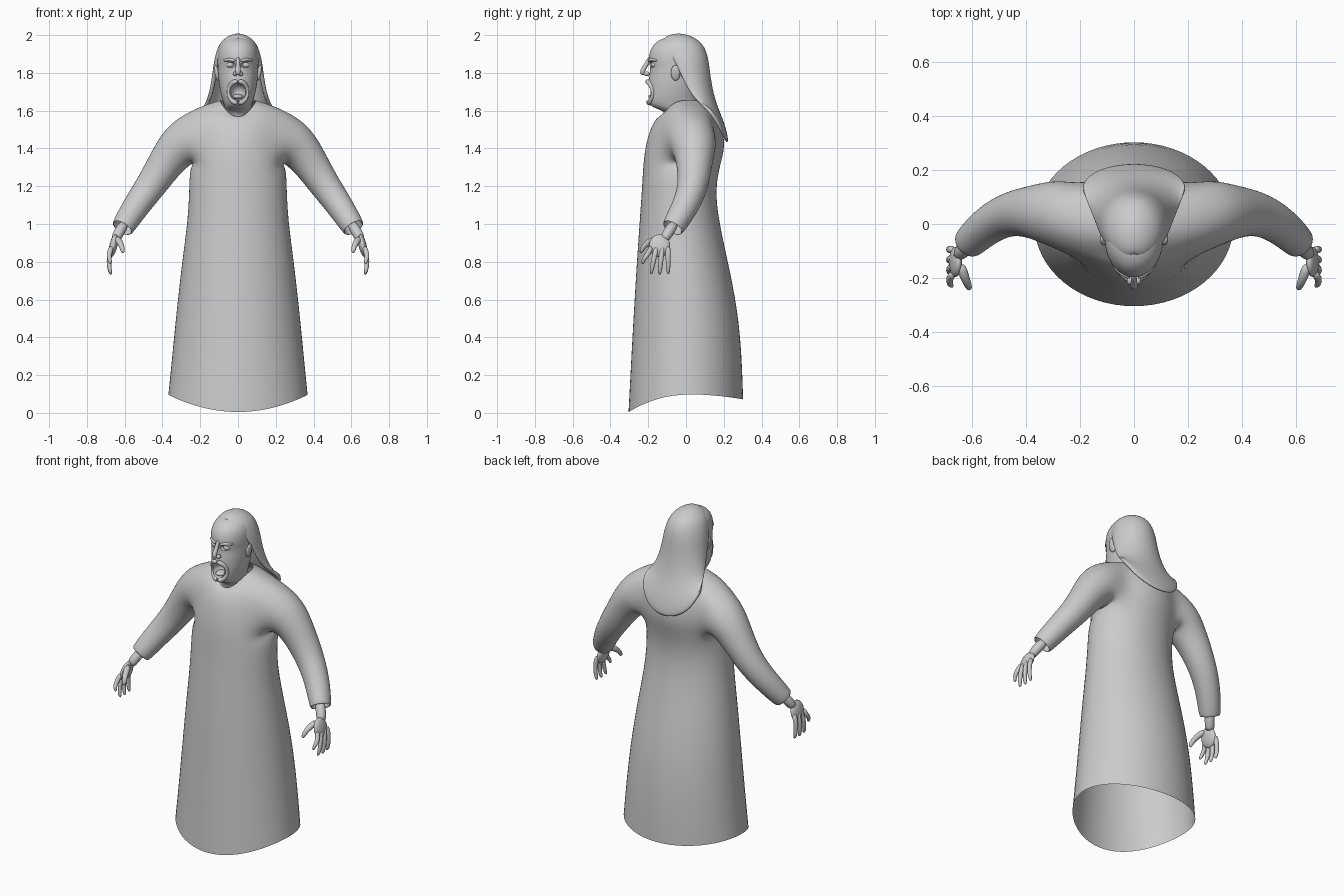
import bpy, bmesh
from math import sin, cos, pi, radians
from mathutils import Vector, Matrix

if "Cube" in bpy.data.objects:
    bpy.data.objects.remove(bpy.data.objects["Cube"], do_unlink=True)

grey = bpy.data.materials.new("plain grey")
grey.use_nodes = True
COLOUR = (0.6, 0.6, 0.6, 1)
grey.diffuse_color = COLOUR
grey.node_tree.nodes["Principled BSDF"].inputs["Base Color"].default_value = COLOUR


def finish(name, bm, levels=1, mirror=True, thickness=0):
    """Turn a half-body bmesh into a mirrored, smooth object."""
    bmesh.ops.recalc_face_normals(bm, faces=bm.faces)
    mesh = bpy.data.meshes.new(name)
    bm.to_mesh(mesh)
    bm.free()
    mesh.materials.append(grey)
    mesh.shade_smooth()
    obj = bpy.data.objects.new(name, mesh)
    bpy.context.collection.objects.link(obj)
    if mirror:
        mod = obj.modifiers.new("Mirror", "MIRROR")
        mod.use_clip = True
    if thickness:
        mod = obj.modifiers.new("Thickness", "SOLIDIFY")
        mod.thickness = thickness
        mod.offset = -1
    if levels:
        mod = obj.modifiers.new("Smooth", "SUBSURF")
        mod.levels = mod.render_levels = levels
    return obj


def skin(bm, rows, closed=False):
    """Quads between neighbouring rows of vertices."""
    for a, b in zip(rows, rows[1:]):
        n = len(a)
        for i in range(n if closed else n - 1):
            k = (i + 1) % n
            bm.faces.new((a[i], a[k], b[k], b[i]))


def tube_rings(bm, path, n, start=0.0):
    """Rings along a path of (x, y, z, radius)."""
    pts = [Vector(p[:3]) for p in path]
    rings = []
    for i, c in enumerate(pts):
        d = (pts[min(i + 1, len(pts) - 1)] - pts[max(i - 1, 0)]).normalized()
        u = Vector((0, 1, 0))
        if abs(d.y) > 0.9:
            u = Vector((1, 0, 0))
        u = (u - d * u.dot(d)).normalized()
        v = d.cross(u)
        r = path[i][3]
        rings.append([bm.verts.new(c + r * (u * cos(start + 2 * pi * k / n) + v * sin(start + 2 * pi * k / n)))
                      for k in range(n)])
    return rings


def tube(bm, path, n=8):
    rings = tube_rings(bm, path, n)
    skin(bm, rings, closed=True)
    bm.faces.new(rings[0])
    bm.faces.new(rings[-1])


def ball(bm, centre, size, tilt=0):
    m = Matrix.Translation(centre) @ Matrix.Rotation(tilt, 4, "Y") @ Matrix.Diagonal((*size, 1))
    bmesh.ops.create_uvsphere(bm, u_segments=16, v_segments=10, radius=1, matrix=m)


# Robe body: half rings (height, half width, front, back, front dip, back dip)
robe_rows = [
    (0.10, 0.378, -0.312, 0.310, -0.10, -0.03),
    (0.30, 0.357, -0.298, 0.303, -0.03, 0),
    (0.55, 0.332, -0.282, 0.280, 0, 0),
    (0.80, 0.303, -0.266, 0.228, 0, 0),
    (1.02, 0.272, -0.250, 0.178, 0, 0),
    (1.18, 0.264, -0.238, 0.160, 0, 0),
    (1.30, 0.262, -0.232, 0.182, 0, 0),
    (1.38, 0.258, -0.224, 0.206, 0, 0),
    (1.46, 0.250, -0.208, 0.208, 0, 0),
    (1.55, 0.240, -0.185, 0.188, -0.03, 0),
    (1.625, 0.205, -0.155, 0.140, -0.06, -0.01),
    (1.655, 0.098, -0.130, 0.080, -0.09, 0),
]
bm = bmesh.new()
rows = []
for z, rx, front, back, dip_f, dip_b in robe_rows:
    row = []
    for j in range(-4, 5):
        a = j * pi / 8
        s = sin(a)
        dip = (dip_f if s < 0 else dip_b) * s * s
        row.append(bm.verts.new((rx * cos(a), (front + back) / 2 + (back - front) / 2 * s, z + dip)))
    rows.append(row)
skin(bm, rows)

# Armhole: open a four by four patch and grow the sleeve from its border
low, high = 6, 10
patch = [f for f in bm.faces if all(any(v in rows[r][2:7] for r in range(low, high + 1)) for v in f.verts)]
bmesh.ops.delete(bm, geom=patch, context="FACES")
border = (rows[low][2:7] + [rows[r][6] for r in range(low + 1, high + 1)]
          + rows[high][2:6][::-1] + [rows[r][2] for r in range(high - 1, low, -1)])
sleeve = [(0.15, 0.03, 1.49, 0.1), (0.295, 0.04, 1.435, 0.128), (0.37, 0.045, 1.345, 0.100),
          (0.455, 0.042, 1.21, 0.083), (0.54, 0.0, 1.095, 0.073), (0.617, -0.075, 0.972, 0.062),
          (0.612, -0.070, 0.98, 0.052), (0.59, -0.05, 1.02, 0.045)]
rings = tube_rings(bm, sleeve[:6], 16, radians(225))
for v in rings.pop(0):
    bm.verts.remove(v)
cuff = rings[-1]
centre = Vector(sleeve[5][:3])
for x, y, z, r in sleeve[6:]:
    rings.append([bm.verts.new(Vector((x, y, z)) + (v.co - centre) * r / sleeve[5][3]) for v in cuff])
skin(bm, [border] + rings, closed=True)
loose = [v for v in bm.verts if not v.link_faces]
bmesh.ops.delete(bm, geom=loose, context="VERTS")
finish("robe", bm, 2)

# Head and neck: half rings (height, half width, front, back)
head_rows = [
    (1.53, 0.072, -0.10, 0.06), (1.595, 0.070, -0.105, 0.06), (1.612, 0.070, -0.165, 0.06),
    (1.635, 0.076, -0.203, 0.06), (1.68, 0.090, -0.203, 0.06), (1.73, 0.100, -0.200, 0.07),
    (1.78, 0.106, -0.197, 0.08), (1.83, 0.108, -0.188, 0.09), (1.87, 0.110, -0.203, 0.09),
    (1.93, 0.106, -0.190, 0.08), (1.975, 0.080, -0.150, 0.05), (1.992, 0.030, -0.090, 0.01),
]
bm = bmesh.new()
rows = [[bm.verts.new((rx * cos(j * pi / 12), (f + b) / 2 + (b - f) / 2 * sin(j * pi / 12), z))
         for j in range(-6, 7)] for z, rx, f, b in head_rows]
skin(bm, rows)
bm.faces.new(rows[-1])
head = finish("head", bm, 2)

# Open mouth and eye sockets cut into the head
bm = bmesh.new()
ball(bm, (0, -0.205, 1.70), (0.043, 0.065, 0.047))
for side in (-1, 1):
    ball(bm, (side * 0.042, -0.198, 1.842), (0.029, 0.028, 0.019))
cutter = finish("face_cutter", bm, 0, mirror=False)
cutter.hide_render = True
cut = head.modifiers.new("Cut", "BOOLEAN")
cut.operation = "DIFFERENCE"
cut.object = cutter
bpy.context.view_layer.objects.active = head
head.select_set(True)
for mod in list(head.modifiers):
    bpy.ops.object.modifier_apply(modifier=mod.name)
bpy.data.objects.remove(cutter, do_unlink=True)
bpy.ops.object.shade_smooth_by_angle(angle=radians(40))

# Eyes, ears, brows, beard and tongue
bm = bmesh.new()
ball(bm, (0.042, -0.168, 1.842), (0.020, 0.018, 0.015))
finish("eyes", bm, 0)
bm = bmesh.new()
ball(bm, (0.112, -0.055, 1.80), (0.012, 0.025, 0.042), radians(10))
finish("ears", bm, 0)
bm = bmesh.new()
tube(bm, [(0.012, -0.200, 1.862, 0.008), (0.045, -0.186, 1.874, 0.011), (0.080, -0.150, 1.864, 0.007)])
finish("brows", bm)
bm = bmesh.new()
tube(bm, [(0, -0.208, 1.757, 0.014), (0.030, -0.198, 1.752, 0.015), (0.050, -0.176, 1.72, 0.013),
          (0.050, -0.172, 1.68, 0.012), (0.032, -0.190, 1.648, 0.014), (0, -0.200, 1.638, 0.017)])
finish("beard", bm)
bm = bmesh.new()
ball(bm, (0, -0.165, 1.674), (0.028, 0.035, 0.014))
finish("tongue", bm, 0, mirror=False)

# Nose: tapered bridge with nostrils
bm = bmesh.new()
tube(bm, [(0, -0.190, 1.885, 0.010), (0, -0.204, 1.855, 0.012), (0, -0.222, 1.825, 0.014),
          (0, -0.234, 1.805, 0.016), (0, -0.222, 1.787, 0.012)])
ball(bm, (0.015, -0.208, 1.795), (0.012, 0.017, 0.012))
ball(bm, (-0.015, -0.208, 1.795), (0.012, 0.017, 0.012))
finish("nose", bm, 1, mirror=False)

# Long hair: half arcs (height, half width, centre, depth, sweep, drop at the back)
hair_rows = [
    (2.008, 0.012, -0.04, 0.02, 180, 0), (1.997, 0.055, -0.04, 0.07, 180, 0),
    (1.955, 0.106, -0.03, 0.125, 152, 0), (1.88, 0.128, -0.01, 0.130, 118, 0),
    (1.80, 0.136, 0.0, 0.128, 106, 0), (1.71, 0.150, 0.03, 0.112, 100, 0),
    (1.655, 0.168, 0.065, 0.100, 95, -0.03), (1.625, 0.188, 0.12, 0.085, 90, -0.09),
    (1.60, 0.188, 0.145, 0.085, 88, -0.17),
]
bm = bmesh.new()
rows = []
for z, rx, yc, ry, sweep, drop in hair_rows:
    arc = [radians(sweep) * i / 8 for i in range(9)]
    rows.append([bm.verts.new((rx * sin(a), yc + ry * cos(a), z + drop * max(cos(a), 0))) for a in arc])
skin(bm, rows)
bm.faces.new(rows[0])
finish("hair", bm, 2, thickness=0.022)

# Hands: wrist, palm, four curled fingers and a thumb
bm = bmesh.new()
tube(bm, [(0.595, -0.055, 1.01, 0.032), (0.632, -0.095, 0.955, 0.031), (0.652, -0.12, 0.91, 0.030)])
ball(bm, (0.660, -0.140, 0.885), (0.022, 0.058, 0.062), radians(-12))
for i in range(4):
    base = -0.182 + 0.029 * i
    tip = -0.232 + 0.046 * i
    end = 0.785 - 0.052 * min(i, 1) - 0.004 * (i == 2)
    tube(bm, [(0.668, base, 0.885, 0.016), (0.684, base * 0.6 + tip * 0.4, 0.835, 0.015),
              (0.682, base * 0.2 + tip * 0.8, end + 0.035, 0.013), (0.672, tip, end, 0.008)])
tube(bm, [(0.645, -0.145, 0.925, 0.022), (0.625, -0.200, 0.905, 0.019),
          (0.612, -0.232, 0.872, 0.015), (0.608, -0.240, 0.845, 0.009)])
finish("hands", bm)
